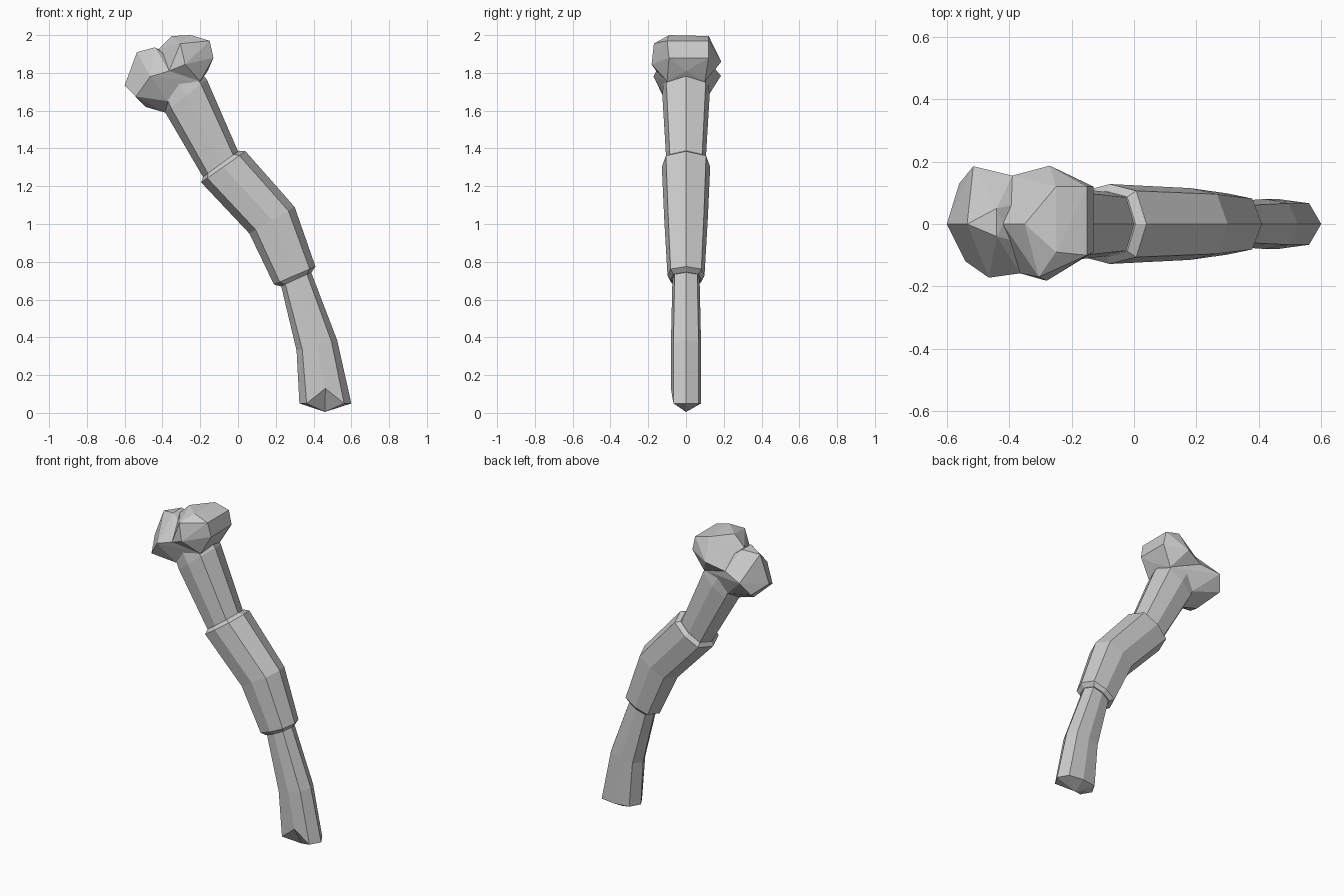
import bpy, bmesh

if "Cube" in bpy.data.objects:
    bpy.data.objects.remove(bpy.data.objects["Cube"])

# unit eight-sided section: first value runs left-right, second front-back
SECTION = [(-1, 0), (-.72, -.83), (0, -1), (.72, -.83),
           (1, 0), (.72, .83), (0, 1), (-.72, .83)]


def finish(name, bm):
    bmesh.ops.recalc_face_normals(bm, faces=bm.faces)
    mesh = bpy.data.meshes.new(name)
    bm.to_mesh(mesh)
    bm.free()
    obj = bpy.data.objects.new(name, mesh)
    bpy.context.collection.objects.link(obj)
    return obj


def shaft(name, stations, tip=None, notch=0):
    """Loft through stations (left x, left z, right x, right z, half depth), bottom to top."""
    bm = bmesh.new()
    rings = []
    for lx, lz, rx, rz, d in stations:
        cx, cz, hx, hz = (lx + rx) / 2, (lz + rz) / 2, (rx - lx) / 2, (rz - lz) / 2
        rings.append([bm.verts.new((cx + hx * u, d * v, cz + hz * u)) for u, v in SECTION])
    rings[0][2].co.z += notch
    for a, b in zip(rings, rings[1:]):
        for i in range(8):
            j = (i + 1) % 8
            bm.faces.new((a[i], a[j], b[j], b[i]))
    bm.faces.new(rings[-1])
    if tip:
        t = bm.verts.new(tip)
        for i in range(8):
            bm.faces.new((rings[0][i], rings[0][(i + 1) % 8], t))
    else:
        bm.faces.new(rings[0])
    return finish(name, bm)


def hull(name, points):
    bm = bmesh.new()
    for p in points:
        bm.verts.new(p)
    res = bmesh.ops.convex_hull(bm, input=bm.verts[:])
    loose = [v for v in bm.verts if not v.link_faces]
    bmesh.ops.delete(bm, geom=loose, context='VERTS')
    return finish(name, bm)


# lower shaft with a pointed, notched end
shaft("lower_shaft", [(.325, .05, .6, .05, .08), (.31, .33, .525, .385, .08),
                      (.23, .665, .385, .75, .072), (.21, .72, .36, .8, .07)],
      tip=(.46, 0, .005), notch=.08)

# grip sleeve with bevelled ends
shaft("grip_sleeve", [(.225, .67, .39, .745, .08), (.19, .68, .41, .775, .098),
                      (.06, .95, .3, 1.09, .115), (-.195, 1.22, .04, 1.385, .128),
                      (-.185, 1.25, .005, 1.388, .105)])

# upper shaft flaring into the head
shaft("upper_shaft", [(-.165, 1.2, .015, 1.34, .1), (-.18, 1.24, 0, 1.385, .103),
                      (-.385, 1.59, -.165, 1.765, .125), (-.42, 1.68, -.22, 1.83, .12)])

# knobbed head: two lobes meeting along a shared valley
valley = [(-.365, -.158, 1.81), (-.39, .155, 1.82), (-.42, 0, 1.925)]
neck = [(-.2, -.1, 1.755), (-.2, .1, 1.755), (-.37, -.1, 1.65), (-.37, .1, 1.65)]
hull("head_left_lobe", valley + neck + [
    (-.6, 0, 1.735), (-.535, 0, 1.91), (-.44, -.04, 1.935), (-.44, .05, 1.935),
    (-.465, -.172, 1.78), (-.515, .185, 1.785),
    (-.54, -.12, 1.675), (-.56, .13, 1.7), (-.49, 0, 1.62), (-.385, 0, 1.59)])
hull("head_right_lobe", valley + neck[:2] + [
    (-.35, 0, 1.995), (-.25, -.09, 2), (-.25, .12, 1.995),
    (-.305, -.17, 1.955), (-.28, -.182, 1.845), (-.27, .187, 1.86),
    (-.15, -.1, 1.97), (-.15, .12, 1.97), (-.13, -.09, 1.88), (-.13, .12, 1.88),
    (-.16, 0, 1.81)])
